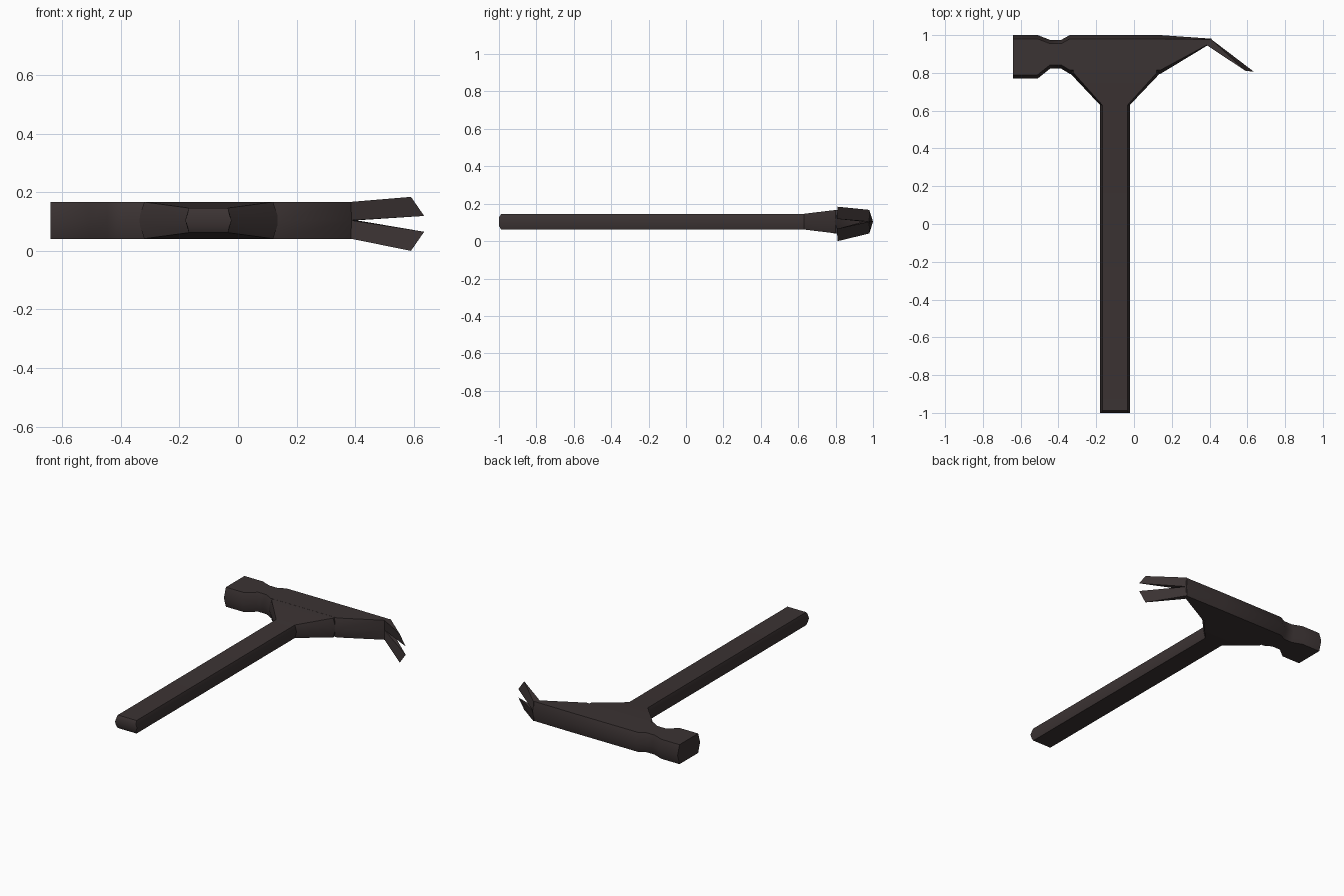
import bpy, bmesh, math

if "Cube" in bpy.data.objects:
    bpy.data.objects.remove(bpy.data.objects["Cube"])

ZC = 0.104  # mid-plane height of the tool

mat = bpy.data.materials.new("dark iron")
mat.diffuse_color = (0.044, 0.033, 0.033, 1)
mat.use_nodes = True
mat.node_tree.nodes["Principled BSDF"].inputs["Base Color"].default_value = mat.diffuse_color


def finish(name, bm, angle=40):
    bmesh.ops.recalc_face_normals(bm, faces=bm.faces)
    me = bpy.data.meshes.new(name)
    bm.to_mesh(me)
    bm.free()
    me.materials.append(mat)
    ob = bpy.data.objects.new(name, me)
    bpy.context.collection.objects.link(ob)
    bpy.ops.object.select_all(action='DESELECT')
    ob.select_set(True)
    bpy.context.view_layer.objects.active = ob
    bpy.ops.object.shade_smooth_by_angle(angle=math.radians(angle))
    return ob


def hex_loft(name, stations, along_x):
    """Loft six-sided sections: (pos at lo, pos at hi, lo, hi, half height, chamfer)."""
    bm = bmesh.new()
    rings = []
    for p0, p1, lo, hi, h, c in stations:
        section = [(p0, lo, 0), (p0, lo + c, h), (p1, hi - c, h),
                   (p1, hi, 0), (p1, hi - c, -h), (p0, lo + c, -h)]
        rings.append([bm.verts.new((p, s, ZC + z) if along_x else (s, p, ZC + z))
                      for p, s, z in section])
    for a, b in zip(rings, rings[1:]):
        for i in range(6):
            j = (i + 1) % 6
            bm.faces.new((a[i], a[j], b[j], b[i]))
    bm.faces.new(rings[0])
    bm.faces.new(rings[-1])
    return finish(name, bm)


# Head: striking face, neck, body, taper towards the claw
hex_loft("head", [
    (-0.64, -0.64, 0.77, 1.0, 0.063, 0.02),
    (-0.51, -0.51, 0.77, 1.0, 0.063, 0.02),
    (-0.445, -0.445, 0.822, 0.975, 0.063, 0.02),
    (-0.385, -0.385, 0.822, 0.975, 0.063, 0.02),
    (-0.34, -0.34, 0.795, 1.0, 0.063, 0.02),
    (0.14, 0.14, 0.795, 1.0, 0.063, 0.02),
    (0.388, 0.41, 0.945, 0.981, 0.063, 0.004),
], True)

# Handle with its flare into the head
hex_loft("handle", [
    (-1.0, -1.0, -0.18, -0.022, 0.022, 0.008),
    (-0.988, -0.988, -0.18, -0.022, 0.042, 0.012),
    (0.63, 0.63, -0.18, -0.022, 0.042, 0.012),
    (0.80, 0.80, -0.34, 0.14, 0.0625, 0.02),
    (0.835, 0.835, -0.34, 0.14, 0.0625, 0.02),
], False)

# Two claw prongs, each a wedge narrowing to a slanted edge
for name, outer, tip_outer, tip_inner in (("upper_claw", 0.167, 0.184, 0.119),
                                          ("lower_claw", 0.041, 0.0, 0.065)):
    bm = bmesh.new()
    v = [bm.verts.new(p) for p in (
        (0.405, 0.981, outer), (0.405, 0.981, ZC),
        (0.386, 0.946, ZC), (0.386, 0.946, outer),
        (0.59, 0.811, tip_outer), (0.635, 0.806, tip_inner))]
    for f in ((0, 1, 2, 3), (0, 1, 5, 4), (3, 2, 5, 4), (0, 3, 4), (1, 2, 5)):
        bm.faces.new([v[i] for i in f])
    finish(name, bm, 30)
